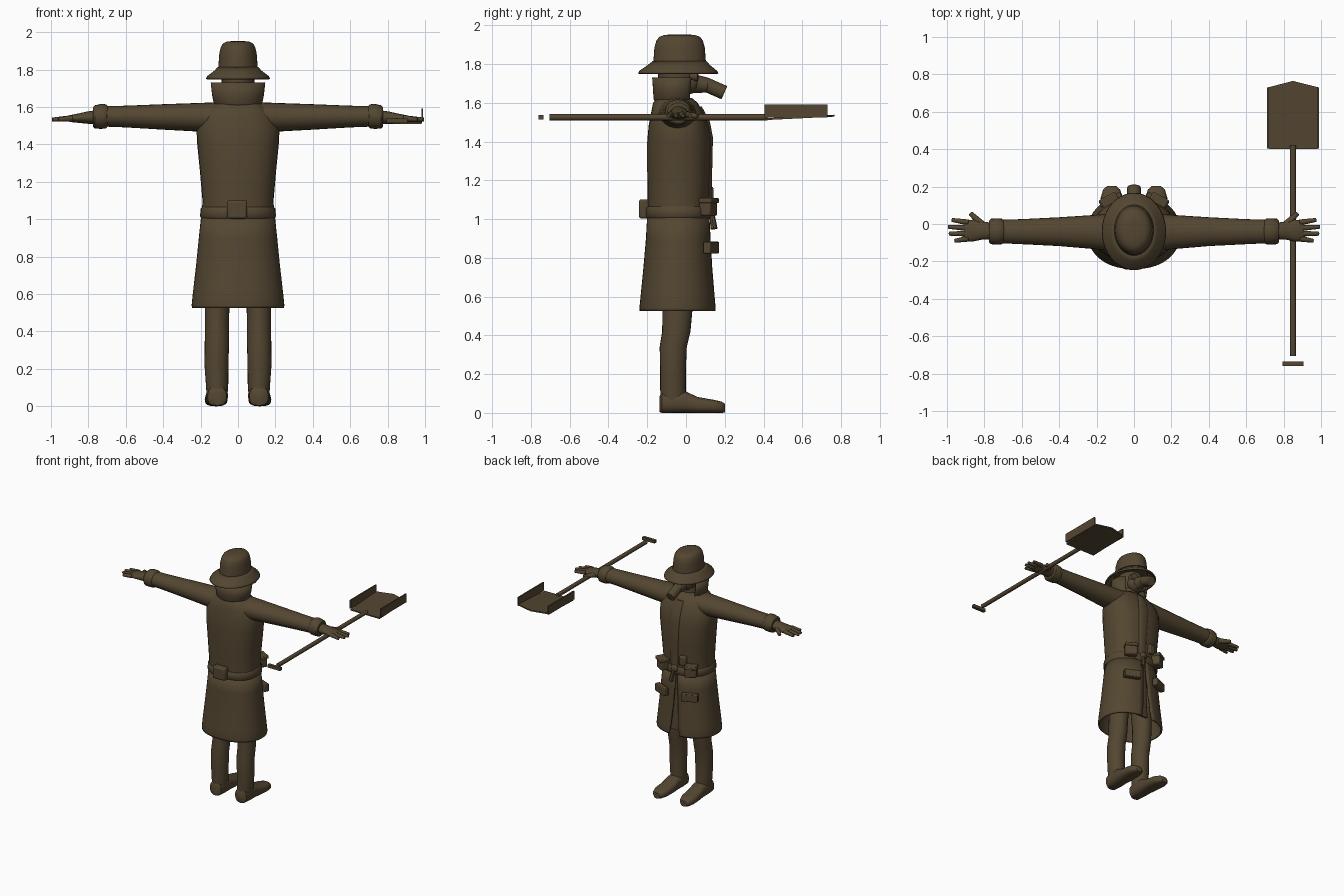
import bpy, bmesh, math
from mathutils import Vector, Matrix

cloth = bpy.data.materials.new("dark olive brown")
cloth.diffuse_color = (0.088, 0.062, 0.031, 1)


def finish(name, bm, thick=0, mirror=False, bevel=0):
    bmesh.ops.recalc_face_normals(bm, faces=bm.faces)
    me = bpy.data.meshes.new(name)
    bm.to_mesh(me)
    bm.free()
    me.materials.append(cloth)
    ob = bpy.data.objects.new(name, me)
    bpy.context.collection.objects.link(ob)
    bpy.ops.object.select_all(action='DESELECT')
    ob.select_set(True)
    bpy.context.view_layer.objects.active = ob
    bpy.ops.object.shade_smooth_by_angle(angle=math.radians(40))
    if thick:
        m = ob.modifiers.new("thickness", 'SOLIDIFY')
        m.thickness, m.offset = thick, -1
    if bevel:
        m = ob.modifiers.new("soft edges", 'BEVEL')
        m.width, m.segments = bevel, 2
    if mirror:
        m = ob.modifiers.new("other side", 'MIRROR')
        m.use_bisect_axis[0] = False
        m.use_mirror_merge = False
    return ob


def skin(bm, rings, closed=True, caps=True):
    """Join rings of points into a surface."""
    vs = [[bm.verts.new(p) for p in r] for r in rings]
    n = len(vs[0])
    for a, b in zip(vs, vs[1:]):
        for i in range(n if closed else n - 1):
            j = (i + 1) % n
            bm.faces.new((a[i], a[j], b[j], b[i]))
    if caps:
        bm.faces.new(vs[0])
        bm.faces.new(vs[-1])


def ring(axis, t, c1, c2, r1, r2, gap=None, seg=32, power=1.0):
    """Rounded cross-section; gap is a half angle left open at the front."""
    pts = []
    for i in range(seg):
        if gap is None:
            a = 2 * math.pi * i / seg
        else:
            a = math.pi / 2 + gap + (2 * math.pi - 2 * gap) * i / (seg - 1)
        c, s = math.cos(a), math.sin(a)
        u = c1 + r1 * math.copysign(abs(c) ** power, c)
        v = c2 + r2 * math.copysign(abs(s) ** power, s)
        pts.append({'x': (t, u, v), 'y': (u, t, v), 'z': (u, v, t)}[axis])
    return pts


def loft(name, axis, rows, caps=True, power=1.0, seg=32, **kw):
    bm = bmesh.new()
    gap = len(rows[0]) > 5
    skin(bm, [ring(axis, *r, seg=seg, power=power) for r in rows], not gap, caps and not gap)
    return finish(name, bm, **kw)


def rod(name, a, b, r1, r2, seg=16, **kw):
    a, b = Vector(a), Vector(b)
    d = b - a
    m = Matrix.Translation((a + b) / 2) @ d.to_track_quat('Z', 'Y').to_matrix().to_4x4()
    bm = bmesh.new()
    bmesh.ops.create_cone(bm, cap_ends=True, segments=seg, radius1=r1, radius2=r2, depth=d.length, matrix=m)
    return finish(name, bm, **kw)


def box(name, loc, size, turn=0, **kw):
    bm = bmesh.new()
    m = Matrix.Translation(loc) @ Matrix.Rotation(turn, 4, 'Z') @ Matrix.Diagonal((*size, 1))
    bmesh.ops.create_cube(bm, size=1, matrix=m)
    return finish(name, bm, **kw)


def ball(name, loc, size, **kw):
    bm = bmesh.new()
    m = Matrix.Translation(loc) @ Matrix.Diagonal((*size, 1))
    bmesh.ops.create_uvsphere(bm, u_segments=24, v_segments=14, radius=1, matrix=m)
    return finish(name, bm, **kw)


# Coat body, rows are height, centre x and y, radius x and y
loft("coat_body", 'z', [
    (1.0, 0, -.04, .195, .155), (1.1, 0, -.04, .19, .158), (1.25, 0, -.037, .203, .163),
    (1.4, 0, -.035, .218, .165), (1.48, 0, -.038, .222, .155), (1.55, 0, -.045, .2, .135),
    (1.6, 0, -.055, .15, .115), (1.625, 0, -.06, .115, .09)], power=.85)

# Hollow skirt split at the front
loft("coat_skirt", 'z', [
    (1.03, 0, -.04, .196, .16, .03), (.9, 0, -.04, .21, .167, .05),
    (.75, 0, -.042, .225, .178, .08), (.6, 0, -.043, .242, .192, .12),
    (.54, 0, -.043, .248, .198, .15), (.525, 0, -.043, .246, .196, .15)],
    power=.9, seg=48, thick=.012)
loft("inner_flap", 'z', [(1.02, .02, .095, .05, .008), (.55, .03, .105, .07, .008)], seg=16)

# Overlapping front edge and belt
loft("front_edge", 'z', [(1.04, .02, .118, .03, .012), (1.2, .02, .122, .035, .012),
                         (1.42, .015, .127, .045, .012), (1.5, .01, .112, .04, .012),
                         (1.58, 0, .07, .03, .012)], seg=16)
loft("belt", 'z', [(1.005, 0, -.04, .196, .163), (1.015, 0, -.04, .203, .17),
                   (1.055, 0, -.04, .2, .168), (1.065, 0, -.04, .193, .16)], power=.88)
box("back_pouch", (-.005, -.215, 1.052), (.108, .055, .1), bevel=.012)
box("belt_pouch", (.125, .115, 1.06), (.09, .065, .09), -.5, bevel=.012, mirror=True)
box("pouch_lid", (.127, .119, 1.095), (.096, .072, .025), -.5, bevel=.006, mirror=True)
ball("belt_knot", (.015, .125, 1.05), (.03, .02, .03))
rod("belt_tail", (.015, .13, 1.05), (.035, .145, .95), .012, .018, 8)
box("chest_pouch", (-.06, .118, 1.13), (.055, .045, .075), .1, bevel=.01)
box("pocket_flap", (.125, .13, .853), (.125, .04, .06), -.4, bevel=.005, mirror=True)

# Sleeves, cuffs and hands
loft("sleeve", 'x', [(.12, -.045, 1.545, .1, .08), (.2, -.043, 1.545, .092, .077),
                     (.4, -.041, 1.547, .077, .068), (.6, -.041, 1.549, .067, .058),
                     (.73, -.04, 1.55, .062, .054)], seg=24, mirror=True)
loft("cuff", 'x', [(.695, -.04, 1.55, .058, .054), (.705, -.04, 1.55, .068, .064),
                   (.73, -.04, 1.55, .07, .067), (.765, -.04, 1.547, .068, .062),
                   (.775, -.04, 1.547, .058, .052)], seg=24, mirror=True)
loft("palm", 'x', [(.76, -.038, 1.545, .045, .038), (.81, -.035, 1.543, .048, .032),
                   (.86, -.035, 1.54, .058, .024), (.9, -.037, 1.538, .055, .018),
                   (.91, -.037, 1.538, .045, .012)], seg=20, mirror=True)
for i, (y0, y1, x1) in enumerate([(.008, .022, .975), (-.022, -.015, .995),
                                  (-.051, -.052, .99), (-.078, -.09, .96)]):
    rod(f"finger_{i + 1}", (.885, y0, 1.54), (x1, y1, 1.533), .017, .011, 10, mirror=True, bevel=.004)
rod("thumb", (.81, -.005, 1.54), (.875, .058, 1.53), .021, .013, 10, mirror=True, bevel=.004)

# Trousers and boots
loft("trouser_leg", 'z', [(.06, .112, -.065, .056, .066), (.12, .112, -.067, .06, .066),
                          (.22, .115, -.067, .064, .066), (.34, .113, -.066, .065, .07),
                          (.42, .112, -.05, .064, .073), (.55, .112, -.043, .066, .078),
                          (.7, .1, -.04, .07, .085)], seg=24, mirror=True)
loft("boot", 'y', [(-.137, .112, .045, .03, .04), (-.125, .112, .052, .05, .052),
                   (-.06, .112, .056, .058, .056), (.0, .113, .055, .056, .055),
                   (.06, .115, .041, .06, .041), (.14, .118, .034, .06, .034),
                   (.185, .12, .029, .045, .029), (.202, .12, .024, .025, .022)],
     power=.75, seg=24, mirror=True)

# Upturned collar, open at the front
loft("collar", 'z', [(1.595, 0, -.06, .11, .095, .7), (1.62, 0, -.06, .13, .108, .75),
                     (1.66, 0, -.057, .138, .113, .8), (1.73, 0, -.055, .146, .12, .8)],
     thick=.012)

# Head and breathing mask
loft("neck", 'z', [(1.58, 0, -.055, .075, .075), (1.7, 0, -.055, .07, .07)])
ball("head", (0, -.045, 1.745), (.088, .1, .115))
ball("face_mask", (0, .015, 1.705), (.068, .06, .06))
rod("goggle", (.038, .02, 1.738), (.044, .062, 1.738), .03, .027, 20, mirror=True, bevel=.004)
rod("mask_snout", (0, .03, 1.7), (0, .115, 1.69), .05, .038, 24, bevel=.006)
rod("mask_filter", (0, .1, 1.695), (0, .198, 1.652), .037, .037, 24, bevel=.005)

# Hat with a sloping brim
loft("hat_brim", 'z', [(1.752, 0, -.04, .172, .207), (1.765, 0, -.04, .165, .2),
                       (1.795, 0, -.037, .125, .16), (1.815, 0, -.033, .108, .138)],
     caps=False, seg=40, thick=.01)
loft("hat_crown", 'z', [(1.79, 0, -.033, .108, .138), (1.83, 0, -.033, .104, .134),
                        (1.885, 0, -.033, .1, .13), (1.92, 0, -.033, .092, .12),
                        (1.94, 0, -.033, .08, .105), (1.949, 0, -.033, .06, .08),
                        (1.953, 0, -.033, .03, .04)], seg=40)

# Shovel with a walled blade
rod("shovel_shaft", (.85, -.705, 1.525), (.85, .42, 1.525), .016, .016, 12)
box("shovel_grip", (.85, -.748, 1.526), (.11, .024, .024))
bm = bmesh.new()
outline = [(.722, .4), (.98, .4), (.987, .73), (.85, .765), (.715, .73)]
skin(bm, [[(x, y, 1.51 + (y - .4) * .05 + h) for x, y in outline] for h in (0, .01)])
finish("shovel_blade", bm)
for side, x in (("left", .717), ("right", .985)):
    box(f"shovel_wall_{side}", (x, .567, 1.557), (.01, .325, .068))
